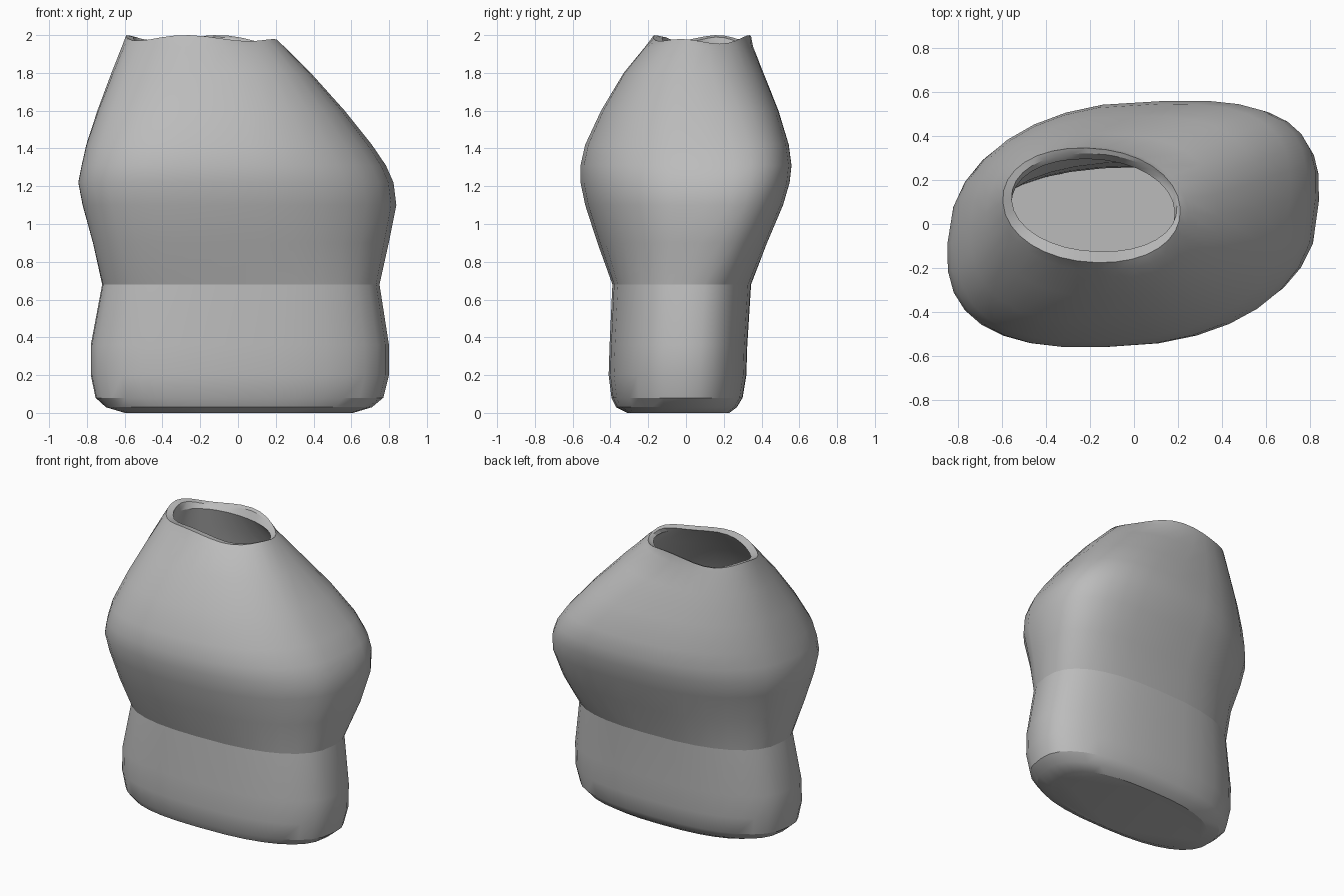
import bpy
import bmesh
from math import cos, sin, tau, radians, copysign

if "Cube" in bpy.data.objects:
    bpy.data.objects.remove(bpy.data.objects["Cube"], do_unlink=True)

SEGMENTS = 32
WALL = 0.06

# One plain stone colour
stone = bpy.data.materials.new("plain grey")
stone.use_nodes = True
grey = (0.5, 0.5, 0.5, 1)
stone.diffuse_color = grey
stone.node_tree.nodes["Principled BSDF"].inputs["Base Color"].default_value = grey

# Outer silhouette: height, x min, x max, y min, y max
OUTER = [
    (0.00, -0.60, 0.61, -0.31, 0.23),
    (0.03, -0.70, 0.71, -0.37, 0.27),
    (0.08, -0.755, 0.77, -0.395, 0.30),
    (0.20, -0.78, 0.80, -0.41, 0.32),
    (0.36, -0.78, 0.80, -0.405, 0.325),
    (0.68, -0.72, 0.75, -0.39, 0.345),
    (0.90, -0.77, 0.80, -0.47, 0.43),
    (1.10, -0.825, 0.84, -0.535, 0.515),
    (1.22, -0.848, 0.825, -0.56, 0.55),
    (1.31, -0.83, 0.785, -0.56, 0.56),
    (1.42, -0.805, 0.71, -0.535, 0.545),
    (1.60, -0.745, 0.565, -0.45, 0.49),
    (1.80, -0.67, 0.385, -0.33, 0.41),
    (1.94, -0.615, 0.245, -0.215, 0.355),
]
RIM = [
    (1.985, -0.595, 0.21, -0.175, 0.345),
    (1.975, -0.555, 0.195, -0.125, 0.32),
]
# Hollow following the outer wall down to a thin floor
INNER = [(z, x0 + WALL, x1 - WALL, y0 + WALL, y1 - WALL)
         for z, x0, x1, y0, y1 in reversed(OUTER[3:])]
FLOOR = [(0.10, -0.71, 0.73, -0.34, 0.26)]


def rounded(value, power):
    return copysign(abs(value) ** (2 / power), value)


def corner_power(c, s):
    """Squareness of each quarter of the shoulder outline."""
    if c * s < 0:
        return 2.3
    return 3.2 if c > 0 else 2.6


def ring(bm, level):
    """Skewed rounded oval, becoming a plain oval toward the rim."""
    z, x0, x1, y0, y1 = level
    blend = min(1, max(0, (z - 1.35) / 0.58)) ** 1.5
    skew = (0.11 if z < 0.8 else 0.17) * (1 - blend) - 0.1 * blend
    verts = []
    for i in range(SEGMENTS):
        t = tau * i / SEGMENTS
        c, s = cos(t - skew / 2), sin(t + skew / 2)
        power = 2.5 if z < 0.8 else corner_power(c, s)
        power += (2.1 - power) * blend
        x = (x0 + x1) / 2 + (x1 - x0) / 2 * rounded(c, power)
        y = (y0 + y1) / 2 + (y1 - y0) / 2 * rounded(s, power)
        # Uneven rim, dipping at the long-shoulder end
        if z > 1.95:
            z_rim = z + 0.015 * cos(4 * t + 1) - 0.025 * max(0, cos(t)) ** 4
            verts.append(bm.verts.new((x, y, z_rim)))
        else:
            verts.append(bm.verts.new((x, y, z)))
    return verts


# Hollow body, lofted from base to rim and back down inside
bm = bmesh.new()
rings = [ring(bm, level) for level in OUTER + RIM + INNER + FLOOR]
for low, high in zip(rings, rings[1:]):
    for i in range(SEGMENTS):
        j = (i + 1) % SEGMENTS
        bm.faces.new((low[i], low[j], high[j], high[i]))
bm.faces.new(rings[0][::-1])
bm.faces.new(rings[-1])
bmesh.ops.recalc_face_normals(bm, faces=bm.faces[:])

# Crisp crease around the waist
for edge in bm.edges:
    if all(abs(v.co.z - 0.68) < 0.001 for v in edge.verts):
        edge.smooth = False

mesh = bpy.data.meshes.new("vessel_body")
bm.to_mesh(mesh)
bm.free()
mesh.materials.append(stone)
body = bpy.data.objects.new("vessel_body", mesh)
bpy.context.collection.objects.link(body)
bpy.ops.object.select_all(action="DESELECT")
body.select_set(True)
bpy.context.view_layer.objects.active = body
bpy.ops.object.shade_smooth_by_angle(angle=radians(25))
